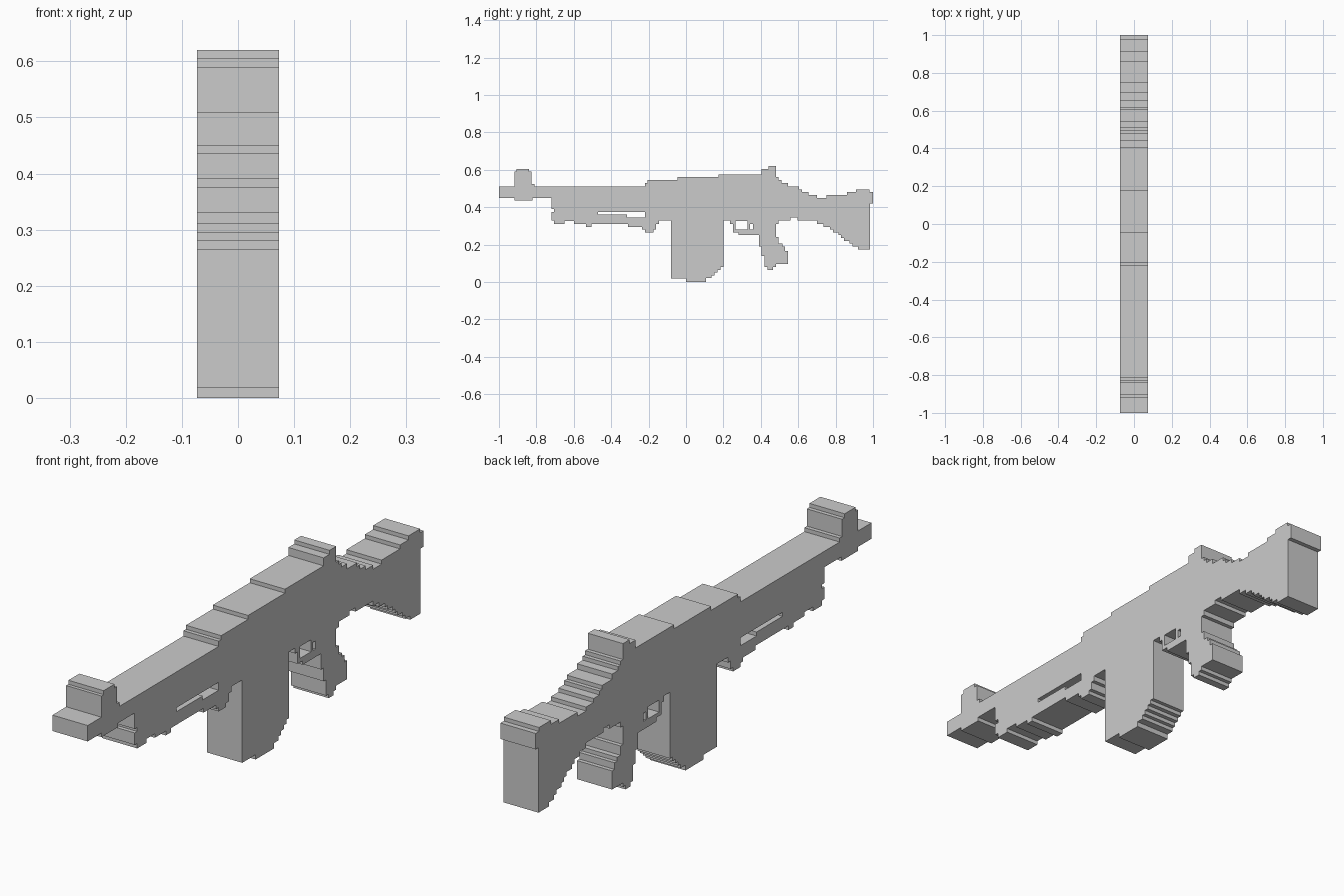
import bpy, bmesh, math

if "Cube" in bpy.data.objects:
    bpy.data.objects.remove(bpy.data.objects["Cube"])

HALF_WIDTH = 0.0735


def stepped_part(name, outline, holes=()):
    """Extrude a staircase profile along x. Each (y, z) means: at y, step to
    height z and run level to the next y (the last one runs back to the first)."""
    curve = bpy.data.curves.new(name, 'CURVE')
    curve.dimensions = '2D'
    curve.fill_mode = 'BOTH'
    curve.extrude = HALF_WIDTH
    for path in (outline, *holes):
        corners = []
        for i, (y, z) in enumerate(path):
            corners += [(y, z), (path[(i + 1) % len(path)][0], z)]
        spline = curve.splines.new('POLY')
        spline.points.add(len(corners) - 1)
        for point, (y, z) in zip(spline.points, corners):
            point.co = (y, z, 0, 1)
        spline.use_cyclic_u = True
    obj = bpy.data.objects.new(name, curve)
    bpy.context.collection.objects.link(obj)
    # profile plane stands upright: local x -> y, local y -> z, depth -> x
    obj.rotation_euler = (math.pi / 2, 0, math.pi / 2)
    bpy.ops.object.select_all(action='DESELECT')
    obj.select_set(True)
    bpy.context.view_layer.objects.active = obj
    bpy.ops.object.convert(target='MESH')
    obj = bpy.context.object
    bpy.ops.object.transform_apply(location=False, rotation=True, scale=False)
    # weld the caps to the sides and clean up to flat faces
    bm = bmesh.new()
    bm.from_mesh(obj.data)
    bmesh.ops.remove_doubles(bm, verts=bm.verts, dist=0.0005)
    bmesh.ops.recalc_face_normals(bm, faces=bm.faces)
    for face in bm.faces:
        face.smooth = False
    bm.to_mesh(obj.data)
    bm.free()
    return obj


# Barrel with the sight on top and the lug below
stepped_part("barrel", [(-1, .51), (-.72, .45)])
stepped_part("front_sight", [(-.918, .59), (-.905, .605), (-.84, .59),
                             (-.825, .525), (-.81, .51)])
stepped_part("barrel_lug", [(-.918, .45), (-.82, .435)])

# Handguard with long slot and stepped underside
stepped_part("handguard", [
    (-.72, .51), (-.22, .53), (-.205, .545), (-.08, .33), (-.145, .31),
    (-.16, .28), (-.175, .265), (-.22, .28), (-.235, .295), (-.31, .311),
    (-.505, .295), (-.535, .311), (-.60, .326), (-.65, .311), (-.705, .33),
    (-.72, .375), (-.705, .39)],
    holes=[[(-.47, .375), (-.22, .345), (-.315, .36)]])

# Receiver rising to the rear sight
stepped_part("receiver", [
    (-.08, .545), (-.045, .56), (.175, .575), (.405, .605), (.44, .62),
    (.48, .33)])

# Magazine with rounded rear corner
stepped_part("magazine", [
    (-.08, .33), (.2, .08), (.185, .065), (.168, .05), (.152, .035),
    (.137, .02), (.108, 0), (0, .018)])

# Trigger guard, the two openings leave the trigger between them
stepped_part("trigger_guard", [(.235, .33), (.36, .25), (.28, .265), (.25, .31)],
             holes=[[(.265, .325), (.33, .28)], [(.343, .311), (.357, .28)]])

# Pistol grip
stepped_part("grip", [
    (.36, .33), (.495, .31), (.48, .24), (.495, .205), (.515, .19),
    (.53, .165), (.545, .095), (.48, .08), (.465, .065), (.435, .08),
    (.42, .14), (.405, .19), (.39, .25)])

# Shoulder stock with butt plate lip
stepped_part("stock", [
    (.48, .56), (.495, .545), (.51, .53), (.545, .51), (.605, .495),
    (.62, .48), (.655, .465), (.70, .45), (.75, .465), (.86, .48),
    (.91, .495), (.98, .48), (1, .42), (.983, .175), (.92, .19),
    (.89, .205), (.875, .22), (.845, .235), (.83, .25), (.815, .265),
    (.785, .28), (.77, .295), (.735, .311), (.70, .33), (.595, .345),
    (.56, .33)])
